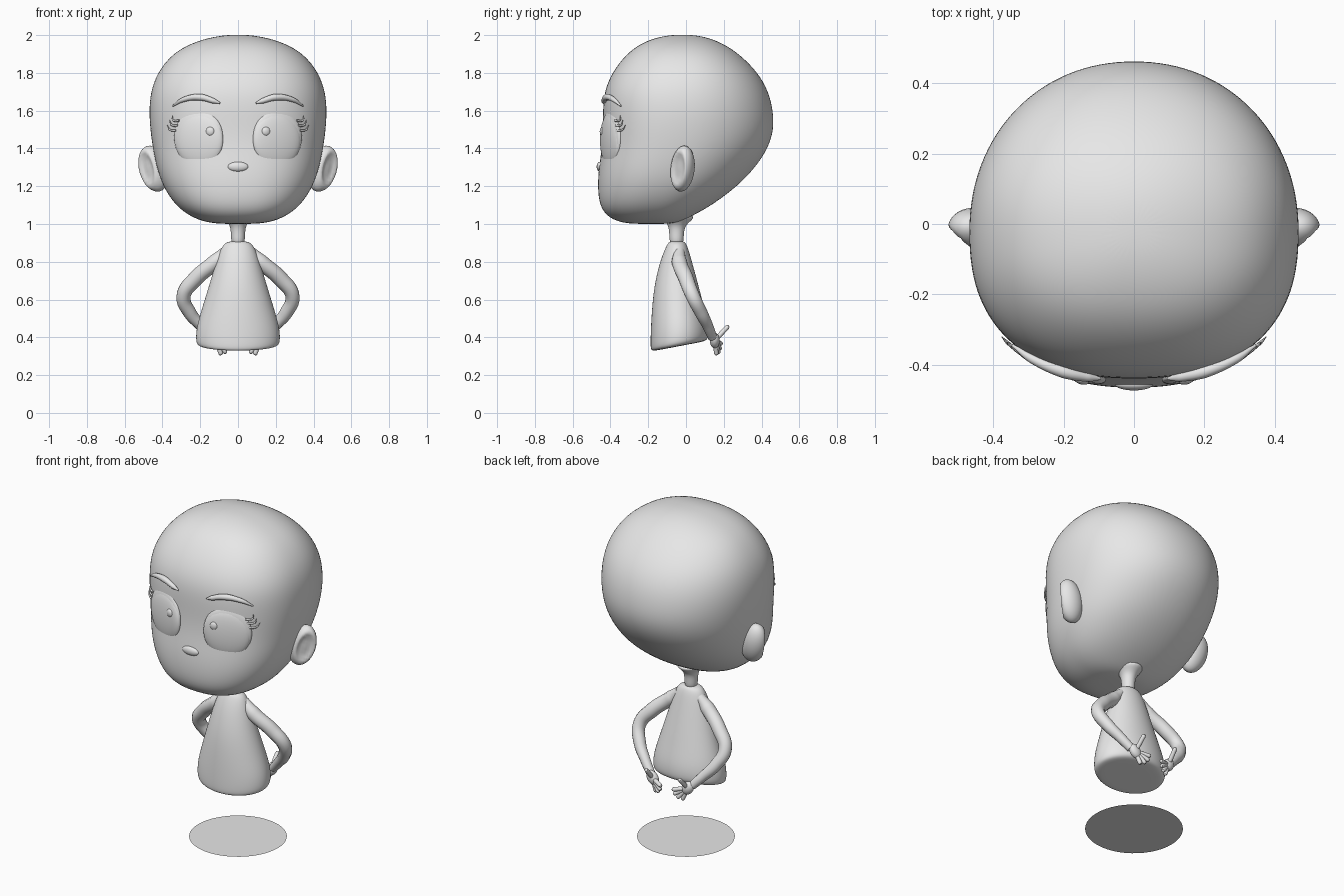
import bpy, bmesh, math
from mathutils import Matrix, Vector, Euler

cube = bpy.data.objects.get("Cube")
if cube:
    bpy.data.objects.remove(cube, do_unlink=True)

GREY = (0.8, 0.8, 0.8, 1)
clay = bpy.data.materials.new("clay_grey")
clay.use_nodes = True
clay.diffuse_color = GREY
for node in clay.node_tree.nodes:
    if node.type == 'BSDF_PRINCIPLED':
        node.inputs["Base Color"].default_value = GREY


def finish(name, bm, subdivide=0):
    """Turn a bmesh into a smooth grey object."""
    bmesh.ops.recalc_face_normals(bm, faces=bm.faces)
    mesh = bpy.data.meshes.new(name)
    bm.to_mesh(mesh)
    bm.free()
    mesh.materials.append(clay)
    for p in mesh.polygons:
        p.use_smooth = True
    ob = bpy.data.objects.new(name, mesh)
    bpy.context.collection.objects.link(ob)
    if subdivide:
        mod = ob.modifiers.new("smooth", 'SUBSURF')
        mod.levels = mod.render_levels = subdivide
    return ob


def loft(name, rings, front_power=2.0, back_power=2.0, seg=32):
    """Skin rings of (z, half width, front y, widest y, back y, tilt)."""
    bm = bmesh.new()
    loops = []
    for z, w, yf, yc, yb, tilt in rings:
        loop = []
        for i in range(seg):
            a = math.tau * i / seg
            c, s = math.cos(a), math.sin(a)
            e = 2 / (front_power if s < 0 else back_power)
            x = math.copysign(w * abs(c) ** e, c)
            y = yc + ((yb - yc) if s > 0 else (yf - yc)) * abs(s) ** e
            loop.append(bm.verts.new((x, y, z + tilt * (y + 0.185))))
        loops.append(loop)
    for low, high in zip(loops, loops[1:]):
        for i in range(seg):
            j = (i + 1) % seg
            bm.faces.new((low[i], low[j], high[j], high[i]))
    bm.faces.new(loops[0][::-1])
    bm.faces.new(loops[-1])
    return finish(name, bm, 2)


def ellipsoid(name, loc, size, rot=(0, 0, 0), side=1, dent=None, seg=32):
    """Scaled ball; dent = (direction, depth) presses a hollow into it."""
    bm = bmesh.new()
    bmesh.ops.create_uvsphere(bm, u_segments=seg, v_segments=seg // 2, radius=1)
    if dent:
        d = Vector(dent[0]).normalized()
        for v in bm.verts:
            k = max(0, v.co.normalized().dot(d) - 0.6) / 0.4
            v.co -= d * dent[1] * k * k * (3 - 2 * k)
    turn = Euler([math.radians(a) for a in rot]).to_matrix().to_4x4()
    bm.transform(Matrix.Scale(side, 4, (1, 0, 0)) @ Matrix.Translation(loc)
                 @ turn @ Matrix.Diagonal((*size, 1)))
    return finish(name, bm)


def tube(name, points, side=1):
    """Smooth tapered tube through points of (x, y, z, radius)."""
    cu = bpy.data.curves.new(name, 'CURVE')
    cu.dimensions = '3D'
    cu.bevel_depth = 1
    cu.bevel_resolution = 4
    cu.resolution_u = 10
    cu.use_fill_caps = True
    sp = cu.splines.new('BEZIER')
    sp.bezier_points.add(len(points) - 1)
    for bp, (x, y, z, r) in zip(sp.bezier_points, points):
        bp.co = (x * side, y, z)
        bp.radius = r
        bp.handle_left_type = bp.handle_right_type = 'AUTO'
    cu.materials.append(clay)
    ob = bpy.data.objects.new(name, cu)
    bpy.context.collection.objects.link(ob)


def face_y(x):
    """Depth of the face surface around eye height."""
    return -0.03 - 0.41 * (1 - (abs(x) / 0.468) ** 2.4) ** (1 / 2.4)


# Head
loft("head", [
    (1.0, .08, -.27, -.17, -.10, 0),
    (1.008, .17, -.35, -.17, -.04, 0),
    (1.04, .255, -.42, -.16, .03, 0),
    (1.10, .335, -.46, -.14, .14, 0),
    (1.20, .40, -.47, -.10, .275, 0),
    (1.30, .433, -.463, -.07, .37, 0),
    (1.40, .453, -.447, -.04, .437, 0),
    (1.50, .467, -.441, -.03, .468, 0),
    (1.60, .473, -.442, -.02, .464, 0),
    (1.70, .465, -.435, -.02, .44, 0),
    (1.80, .43, -.395, -.01, .385, 0),
    (1.90, .352, -.318, -.01, .285, 0),
    (1.96, .245, -.235, -.02, .19, 0),
    (1.992, .13, -.14, -.02, .10, 0),
    (2.002, .04, -.06, -.02, .02, 0)], 2.4, 2.1)

# Neck, flaring into the head
loft("neck", [
    (.88, .037, -.088, -.05, -.012, 0),
    (.95, .037, -.088, -.05, -.012, 0),
    (.99, .042, -.094, -.05, -.004, 0),
    (1.015, .06, -.11, -.05, .025, 0),
    (1.05, .09, -.13, -.05, .06, 0)], seg=20)

# Body with a slanted base
loft("body", [
    (.325, .10, -.12, -.04, .04, .19),
    (.325, .19, -.17, -.04, .095, .19),
    (.332, .216, -.186, -.04, .115, .19),
    (.36, .225, -.189, -.04, .122, .18),
    (.44, .22, -.187, -.04, .118, .12),
    (.55, .19, -.181, -.04, .095, .05),
    (.68, .152, -.168, -.045, .065, 0),
    (.80, .116, -.138, -.047, .032, 0),
    (.86, .095, -.115, -.047, .015, 0),
    (.895, .075, -.098, -.048, .002, 0),
    (.91, .045, -.085, -.05, -.012, 0)])

# Nose
ellipsoid("nose", (0, -.455, 1.303), (.055, .018, .026))

for side, word in ((1, "left"), (-1, "right")):
    # Eye, lid rim and highlight
    ellipsoid(word + "_eye", (.206, -.40, 1.445), (.135, .033, .145),
              (0, 0, 20), side)
    ellipsoid(word + "_eyelid", (.209, -.396, 1.457), (.138, .03, .148),
              (0, 0, 20), side)
    ellipsoid(word + "_eye_highlight", (.148, -.442, 1.49), (.024, .014, .025),
              (0, 0, 15), side, seg=20)

    # Eyebrow
    brow = [(.345, 1.625, .004), (.29, 1.658, .013), (.2, 1.671, .018),
            (.13, 1.652, .014), (.095, 1.64, .004)]
    tube(word + "_eyebrow", [(x, face_y(x) - .003, z, r) for x, z, r in brow], side)

    # Lashes
    for i in range(3):
        x, z = .328 - .008 * i, 1.495 + .026 * i
        path = [(x, z, .006), (x + .032, z + .004, .005), (x + .048 - .006 * i, z + .03, .001)]
        tube(f"{word}_lash_{i + 1}", [(a, face_y(a) - .008, b, r) for a, b, r in path], side)

    # Ear with a hollow
    ellipsoid(word + "_ear", (.447, -.018, 1.293), (.078, .064, .125),
              (-6, 16, 0), side, ((.75, -.66, .1), .5))

    # Bent arm reaching behind the back
    tube(word + "_arm", [
        (.065, -.035, .855, .028), (.12, -.035, .80, .041), (.225, 0, .71, .041),
        (.288, .035, .62, .038), (.255, .08, .53, .035), (.195, .115, .46, .029),
        (.14, .14, .40, .025)], side)

    # Hand
    palm = Vector((.118, .152, .383))
    ellipsoid(word + "_palm", palm, (.034, .026, .046), (0, 40, 0), side, seg=20)
    tips = {"little": (.088, .162, .306), "ring": (.062, .174, .315),
            "middle": (.042, .182, .337), "index": (.036, .188, .365),
            "thumb": (.112, .226, .462)}
    for finger, tip in tips.items():
        path = [(0, .013), (.5, .0125), (.88, .012), (.97, .009), (1, .003)]
        tube(f"{word}_{finger}_finger",
             [(*palm.lerp(Vector(tip), t), r) for t, r in path], side)

# Flat ground disc
bm = bmesh.new()
bmesh.ops.create_circle(bm, cap_ends=True, segments=48, radius=.27)
finish("ground_disc", bm)
